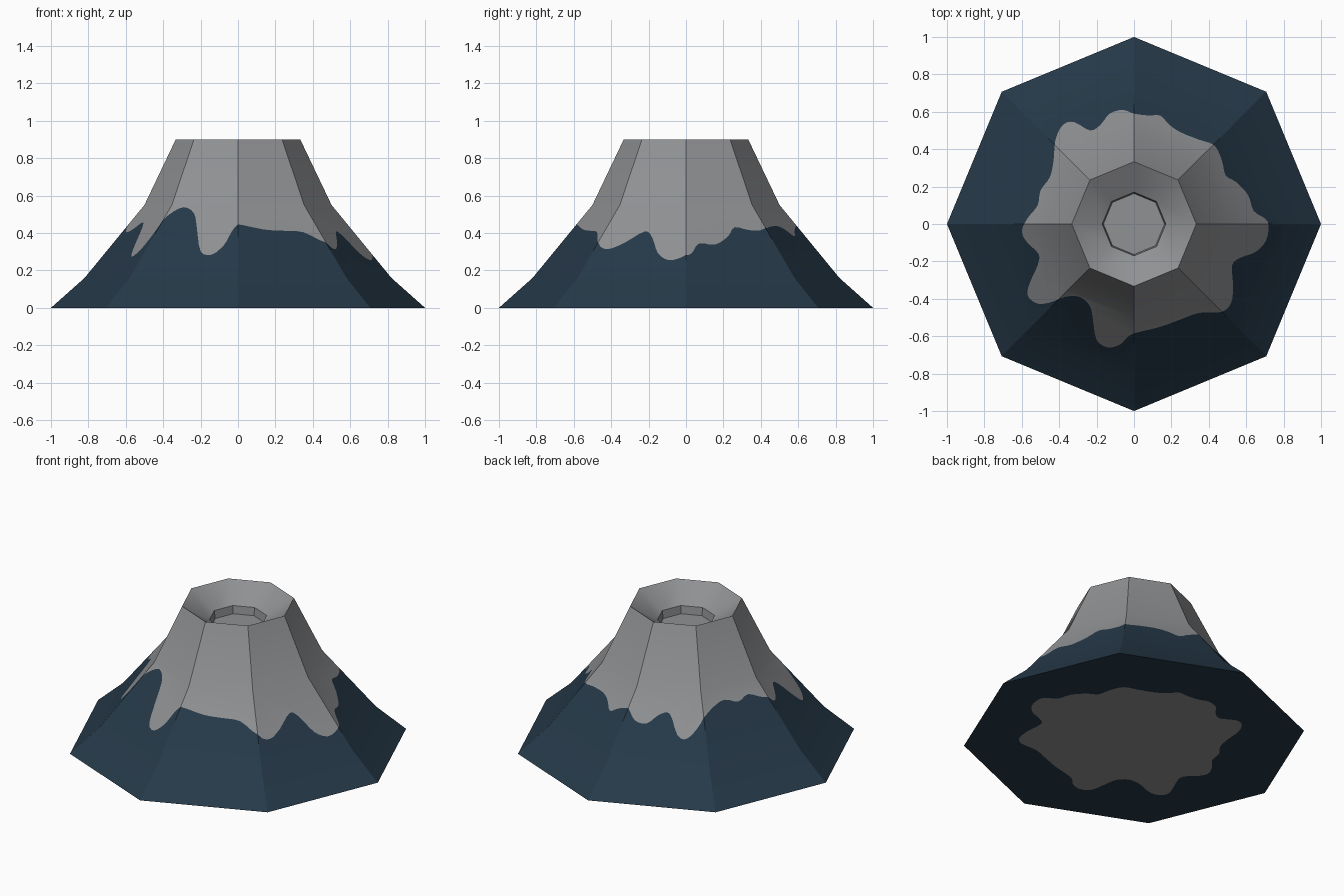
import bpy, bmesh, math
from mathutils import Vector

if "Cube" in bpy.data.objects:
    bpy.data.objects.remove(bpy.data.objects["Cube"])


def material(name, rgb):
    m = bpy.data.materials.new(name)
    m.diffuse_color = (*rgb, 1)
    m.use_nodes = True
    m.node_tree.nodes["Principled BSDF"].inputs["Base Color"].default_value = m.diffuse_color
    return m


def add_object(name, bm):
    bmesh.ops.recalc_face_normals(bm, faces=bm.faces)
    me = bpy.data.meshes.new(name)
    bm.to_mesh(me)
    bm.free()
    ob = bpy.data.objects.new(name, me)
    bpy.context.collection.objects.link(ob)
    return ob


rock = material("dark blue rock", (0.019, 0.041, 0.066))
ash = material("grey cap", (0.28, 0.285, 0.295))

# Eight-sided mountain: (radius, height) from foot over the rim into the crater
profile = [(1.0, 0.0), (0.82, 0.16), (0.5, 0.55), (0.333, 0.9),
           (0.17, 0.80), (0.163, 0.75)]
bm = bmesh.new()
rings = [[bm.verts.new((r * math.cos(i * math.pi / 4), r * math.sin(i * math.pi / 4), z))
          for i in range(8)] for r, z in profile]
for a, b in zip(rings, rings[1:]):
    for i in range(8):
        j = (i + 1) % 8
        bm.faces.new((a[i], a[j], b[j], b[i]))
bm.faces.new(rings[0][::-1])
bm.faces.new(rings[-1])
body = add_object("mountain_body", bm)

# Wavy cap outline seen from above
outline = [(0, .59), (-.06, .61), (-.13, .59), (-.18, .53), (-.235, .50), (-.32, .545),
           (-.38, .53), (-.42, .45), (-.43, .34), (-.45, .25), (-.50, .18), (-.515, .10),
           (-.57, .03), (-.60, -.04), (-.57, -.10), (-.51, -.16), (-.515, -.22),
           (-.555, -.31), (-.57, -.38), (-.52, -.425), (-.45, -.42), (-.37, -.39),
           (-.29, -.39), (-.235, -.44), (-.22, -.51), (-.20, -.62), (-.14, -.66),
           (-.075, -.645), (-.04, -.61), (0, -.585), (.14, -.55), (.25, -.51), (.35, -.475),
           (.47, -.47), (.52, -.42), (.53, -.33), (.525, -.22), (.57, -.18), (.65, -.15),
           (.705, -.09), (.72, -.01), (.70, .03), (.64, .07), (.61, .155), (.545, .225),
           (.49, .26), (.47, .34), (.43, .42), (.35, .45), (.25, .49), (.19, .53),
           (.14, .58), (.08, .58)]


def smooth_loop(points, steps):
    """Closed Catmull-Rom curve through the points."""
    p = [Vector(q) for q in points]
    n, out = len(p), []
    for i in range(n):
        a, b, c, d = (p[(i + k) % n] for k in (-1, 0, 1, 2))
        for s in range(steps):
            t = s / steps
            out.append(0.5 * (2 * b + (c - a) * t + (2 * a - 5 * b + 4 * c - d) * t * t
                              + (3 * b - a - 3 * c + d) * t ** 3))
    return out


# Vertical prism that separates the cap from the rock
bm = bmesh.new()
base = bm.faces.new([bm.verts.new((v.x, v.y, -0.5)) for v in smooth_loop(outline, 3)])
top = bmesh.ops.extrude_face_region(bm, geom=[base], use_keep_orig=True)["geom"]
bmesh.ops.translate(bm, vec=(0, 0, 2),
                    verts=[g for g in top if isinstance(g, bmesh.types.BMVert)])
cutter = add_object("cap_cutter", bm)
cutter.hide_render = True

# Both halves of the cut, without the inner cut walls, welded into one skin
skin = bmesh.new()
for index, operation in enumerate(("DIFFERENCE", "INTERSECT")):
    mod = body.modifiers.new("cut", "BOOLEAN")
    mod.object, mod.operation, mod.solver = cutter, operation, "EXACT"
    deps = bpy.context.evaluated_depsgraph_get()
    part = bpy.data.meshes.new_from_object(body.evaluated_get(deps))
    body.modifiers.remove(mod)
    start = len(skin.faces)
    skin.from_mesh(part)
    skin.faces.ensure_lookup_table()
    for f in skin.faces[start:]:
        f.material_index = index
bmesh.ops.delete(skin, geom=[f for f in skin.faces if abs(f.normal.z) < 0.02], context="FACES")
bmesh.ops.remove_doubles(skin, verts=skin.verts, dist=0.0002)

me = bpy.data.meshes.new("mountain")
me.materials.append(rock)
me.materials.append(ash)
skin.to_mesh(me)
skin.free()
mountain = bpy.data.objects.new("mountain", me)
bpy.context.collection.objects.link(mountain)
for helper in (body, cutter):
    bpy.data.objects.remove(helper)

# Keep the eight ridges crisp, soften the slope changes
bpy.context.view_layer.objects.active = mountain
mountain.select_set(True)
bpy.ops.object.shade_smooth_by_angle(angle=math.radians(30))
